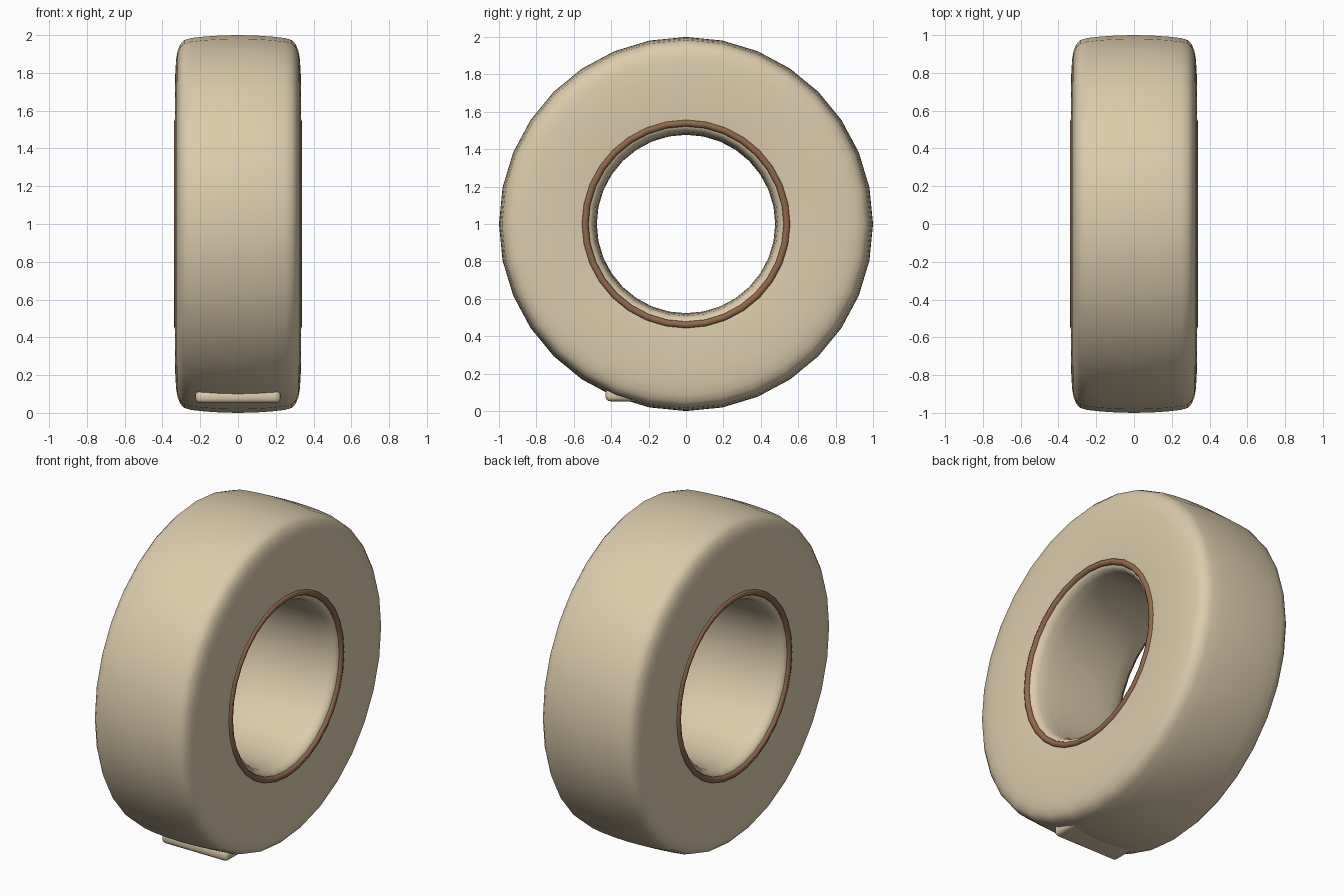
import bpy, bmesh, math

if "Cube" in bpy.data.objects:
    bpy.data.objects.remove(bpy.data.objects["Cube"])

def material(name, color):
    m = bpy.data.materials.new(name)
    m.diffuse_color = color
    m.use_nodes = True
    m.node_tree.nodes["Principled BSDF"].inputs["Base Color"].default_value = m.diffuse_color
    return m

fabric = material("cream_fabric", (0.72, 0.60, 0.41, 1))
trim = material("brown_trim", (0.28, 0.14, 0.07, 1))
SEG = 32

def finish(bm, name, mat, angle=60):
    bmesh.ops.recalc_face_normals(bm, faces=bm.faces)
    me = bpy.data.meshes.new(name)
    bm.to_mesh(me)
    bm.free()
    ob = bpy.data.objects.new(name, me)
    bpy.context.collection.objects.link(ob)
    me.materials.append(mat)
    bpy.ops.object.select_all(action='DESELECT')
    ob.select_set(True)
    bpy.context.view_layer.objects.active = ob
    bpy.ops.object.shade_smooth_by_angle(angle=math.radians(angle))
    return ob

def revolve(name, profile, mat):
    """Closed (x, radius) profile swept around the x axis at z = 1."""
    bm = bmesh.new()
    rings = []
    for i in range(SEG):
        a = 2 * math.pi * i / SEG
        rings.append([bm.verts.new((x, r * math.sin(a), 1 + r * math.cos(a))) for x, r in profile])
    n = len(profile)
    for i in range(SEG):
        p, q = rings[i], rings[(i + 1) % SEG]
        for j in range(n):
            k = (j + 1) % n
            bm.faces.new((p[j], p[k], q[k], q[j]))
    return finish(bm, name, mat)

# Padded ring: crowned outside, rounded shoulders, softly rounded bore
half = [(0, 0.477), (0.12, 0.478), (0.22, 0.483), (0.28, 0.491), (0.31, 0.503),
        (0.322, 0.52), (0.327, 0.56), (0.332, 0.66), (0.333, 0.78), (0.328, 0.87),
        (0.32, 0.915), (0.307, 0.95), (0.285, 0.973), (0.25, 0.984), (0.18, 0.992),
        (0.09, 0.998), (0, 1.0)]
profile = half + [(-x, r) for x, r in half[-2:0:-1]]
revolve("padded_ring", profile, fabric)

# Piping around the opening on both sides
for side, label in ((1, "right"), (-1, "left")):
    circle = [(side * 0.321 + 0.019 * math.cos(math.pi * t / 4),
               0.54 + 0.019 * math.sin(math.pi * t / 4)) for t in range(8)]
    revolve("piping_" + label, circle, trim)

# Rounded foot bar under the front
bm = bmesh.new()
bmesh.ops.create_cube(bm, size=1)
for v in bm.verts:
    v.co.x *= 0.45
    v.co.y = v.co.y * 0.28 - 0.29
    v.co.z = v.co.z * 0.068 + 0.086
bmesh.ops.bevel(bm, geom=bm.edges[:], offset=0.025, segments=3, profile=0.5, affect='EDGES')
finish(bm, "foot_bar", fabric)
